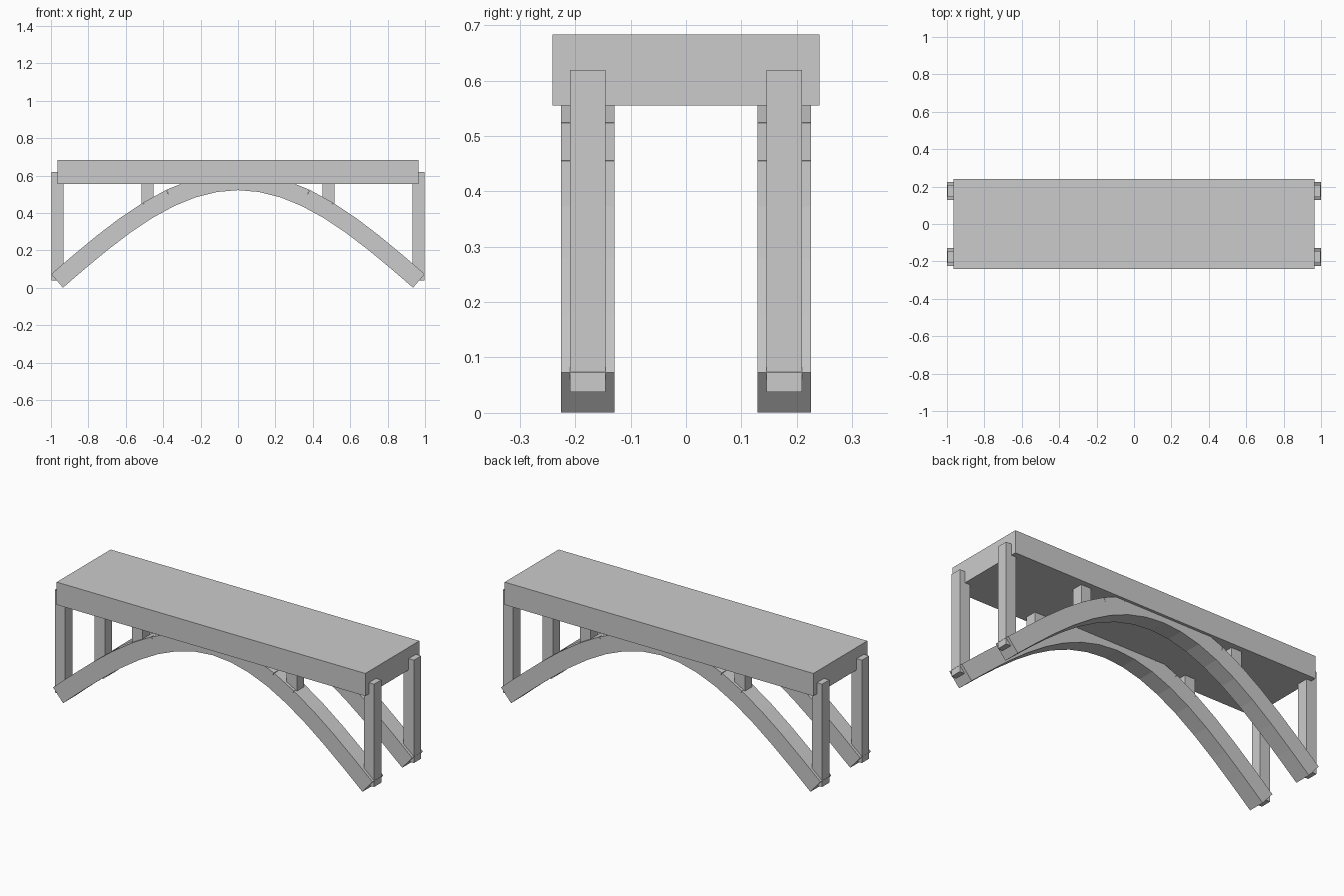
import bpy
from math import cos, pi, atan2, hypot

if "Cube" in bpy.data.objects:
    bpy.data.objects.remove(bpy.data.objects["Cube"])

HALF, BASE, RISE = 0.966, 0.038, 0.532   # arch centreline
RIB_Y, RIB_W, POST_W = 0.1775, 0.096, 0.064
SEGMENTS = 16
DECK_Z, DECK_H = 0.619, 0.128


def box(name, size, loc, pitch=0.0):
    bpy.ops.mesh.primitive_cube_add(size=1, location=loc, rotation=(0, pitch, 0))
    ob = bpy.context.object
    ob.name = name
    ob.scale = size
    bpy.ops.object.transform_apply(location=False, rotation=False, scale=True)
    return ob


def arch_z(x):
    return BASE + RISE * cos(pi / 2 * x / HALF)


# Deck slab
box("deck", (1.93, 0.482, DECK_H), (0, 0, DECK_Z))

for side, y in (("front", -RIB_Y), ("back", RIB_Y)):
    # Arch rib of straight blocks laid along a cosine curve
    for i in range(SEGMENTS):
        x0 = -HALF + 2 * HALF * i / SEGMENTS
        x1 = x0 + 2 * HALF / SEGMENTS
        z0, z1 = arch_z(x0), arch_z(x1)
        box(f"{side}_arch_block_{i + 1}",
            (hypot(x1 - x0, z1 - z0) * 1.02, RIB_W, RIB_W),
            ((x0 + x1) / 2, y, (z0 + z1) / 2), -atan2(z1 - z0, x1 - x0))

    # Posts from the arch centreline up into the deck
    for i, x in enumerate((-HALF, -HALF / 2, HALF / 2, HALF)):
        z = arch_z(x)
        box(f"{side}_post_{i + 1}", (POST_W, POST_W, DECK_Z - z),
            (x, y, (DECK_Z + z) / 2))
